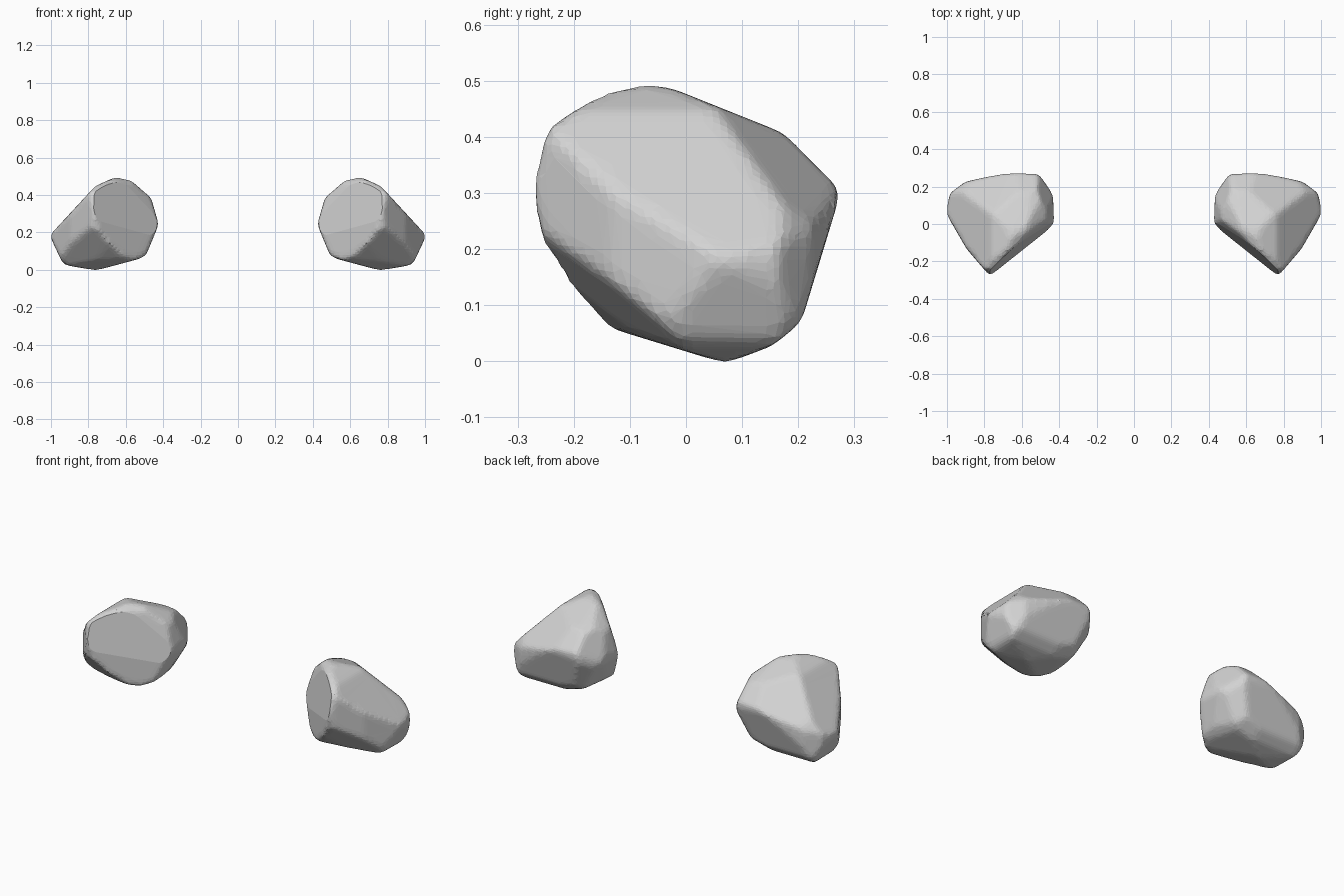
import bpy, bmesh, math
from mathutils import Vector, Matrix
from mathutils.geometry import convex_hull_2d

if "Cube" in bpy.data.objects:
    bpy.data.objects.remove(bpy.data.objects["Cube"])

# One plain stone grey
stone = bpy.data.materials.new("stone_grey")
stone.use_nodes = True
grey = (0.65, 0.65, 0.65, 1)
stone.diffuse_color = grey
bsdf = stone.node_tree.nodes["Principled BSDF"]
bsdf.inputs["Base Color"].default_value = grey
bsdf.inputs["Roughness"].default_value = 0.8

MIDDLE = Vector((0, 0, 0.242))


def cut(bm, point, normal):
    """Slice off everything in front of a plane and close the hole."""
    geom = bm.verts[:] + bm.edges[:] + bm.faces[:]
    bmesh.ops.bisect_plane(bm, geom=geom, dist=1e-5, plane_co=point,
                           plane_no=normal, clear_outer=True)
    rim = [e for e in bm.edges if e.is_boundary]
    if rim:
        bmesh.ops.holes_fill(bm, edges=rim, sides=0)


def carve(bm, azimuth, elevation, pad, *points):
    """Trim the block to a convex outline (in hundredths) along one direction."""
    a, e = math.radians(azimuth), math.radians(elevation)
    right = Vector((-math.sin(a), math.cos(a), 0))
    up = Vector((-math.cos(a) * math.sin(e), -math.sin(a) * math.sin(e), math.cos(e)))
    pts = [Vector(p) / 100 for p in points]
    hull = [pts[i] for i in convex_hull_2d(pts)]
    centre = sum(hull, Vector((0, 0))) / len(hull)
    for p, q in zip(hull, hull[1:] + hull[:1]):
        side = Vector((q.y - p.y, p.x - q.x)).normalized()
        if side.dot(p - centre) < 0:
            side = -side
        p = p + side * pad
        cut(bm, MIDDLE + right * p.x + up * p.y, right * side.x + up * side.y)


# Rough block, trimmed from the front, side and top
bm = bmesh.new()
bmesh.ops.create_cube(bm, size=1.2, matrix=Matrix.Translation((0.7, 0, 0.25)))
carve(bm, -90, 0, 0.006, (43, 0), (50, -17), (76, -24), (93, -21), (100, -6), (76, 20),
      (65, 25), (54, 22), (47, 14))
carve(bm, 0, 0, 0.006, (-27, 7), (-24, -8), (-19, -16), (7, -24), (15, -21), (20, -17),
      (27, 6), (17, 16), (-3, 24), (-12, 25), (-24, 17))
carve(bm, -90, 90, 0.006, (43, 0), (44, 16), (51, 26), (68, 27), (90, 22), (98, 16),
      (100, 6), (89, -13), (77, -27))

# Slanting trims: across the stump, then along its length
carve(bm, -55, 25, 0.015, (38, 6), (58, 6), (84, -14), (92, -26), (87, -37), (76, -42),
      (64, -41), (35, -35))
carve(bm, 125, 25, 0.015, (-92, 12), (-87, 23), (-51, 45), (-46, 39), (-34, 2), (-60, -10),
      (-84, -4))
carve(bm, 55, 25, 0.015, (-27, -18), (-35, -2), (-49, 7), (-65, 9), (-79, 6), (-83, -26),
      (-77, -39), (-66, -46), (-52, -43), (-35, -33))
carve(bm, 55, -32, 0.015, (-81, 25), (-77, 36), (-64, 42), (-40, 42), (-26, 36), (-24, 25),
      (-42, 0), (-53, -4), (-67, 4), (-80, 14))
bmesh.ops.recalc_face_normals(bm, faces=bm.faces)
mesh = bpy.data.meshes.new("left_stump")
bm.to_mesh(mesh)
bm.free()
left_stump = bpy.data.objects.new("left_stump", mesh)
bpy.context.scene.collection.objects.link(left_stump)

# Round off the carved edges, then thin out to uneven facets
remesh = left_stump.modifiers.new("remesh", "REMESH")
remesh.mode = "VOXEL"
remesh.voxel_size = 0.014
smooth = left_stump.modifiers.new("smooth", "SMOOTH")
smooth.factor = 0.5
smooth.iterations = 10
thin = left_stump.modifiers.new("thin", "DECIMATE")
thin.ratio = 0.2
depsgraph = bpy.context.evaluated_depsgraph_get()
rounded = bpy.data.meshes.new_from_object(left_stump.evaluated_get(depsgraph))
left_stump.modifiers.clear()

# Sliced flat end, with a crisp rim
bm = bmesh.new()
bm.from_mesh(rounded)
bpy.data.meshes.remove(rounded)
cut(bm, Vector((0.6, -0.13, 0.28)), Vector((-0.64, -0.75, 0.16)).normalized())
bmesh.ops.recalc_face_normals(bm, faces=bm.faces)
for face in bm.faces:
    face.smooth = False
bm.to_mesh(mesh)

# Mirrored twin
bmesh.ops.scale(bm, vec=(-1, 1, 1), verts=bm.verts)
bmesh.ops.reverse_faces(bm, faces=bm.faces)
twin = bpy.data.meshes.new("right_stump")
bm.to_mesh(twin)
bm.free()
right_stump = bpy.data.objects.new("right_stump", twin)
bpy.context.scene.collection.objects.link(right_stump)
for stump in (mesh, twin):
    stump.materials.append(stone)
